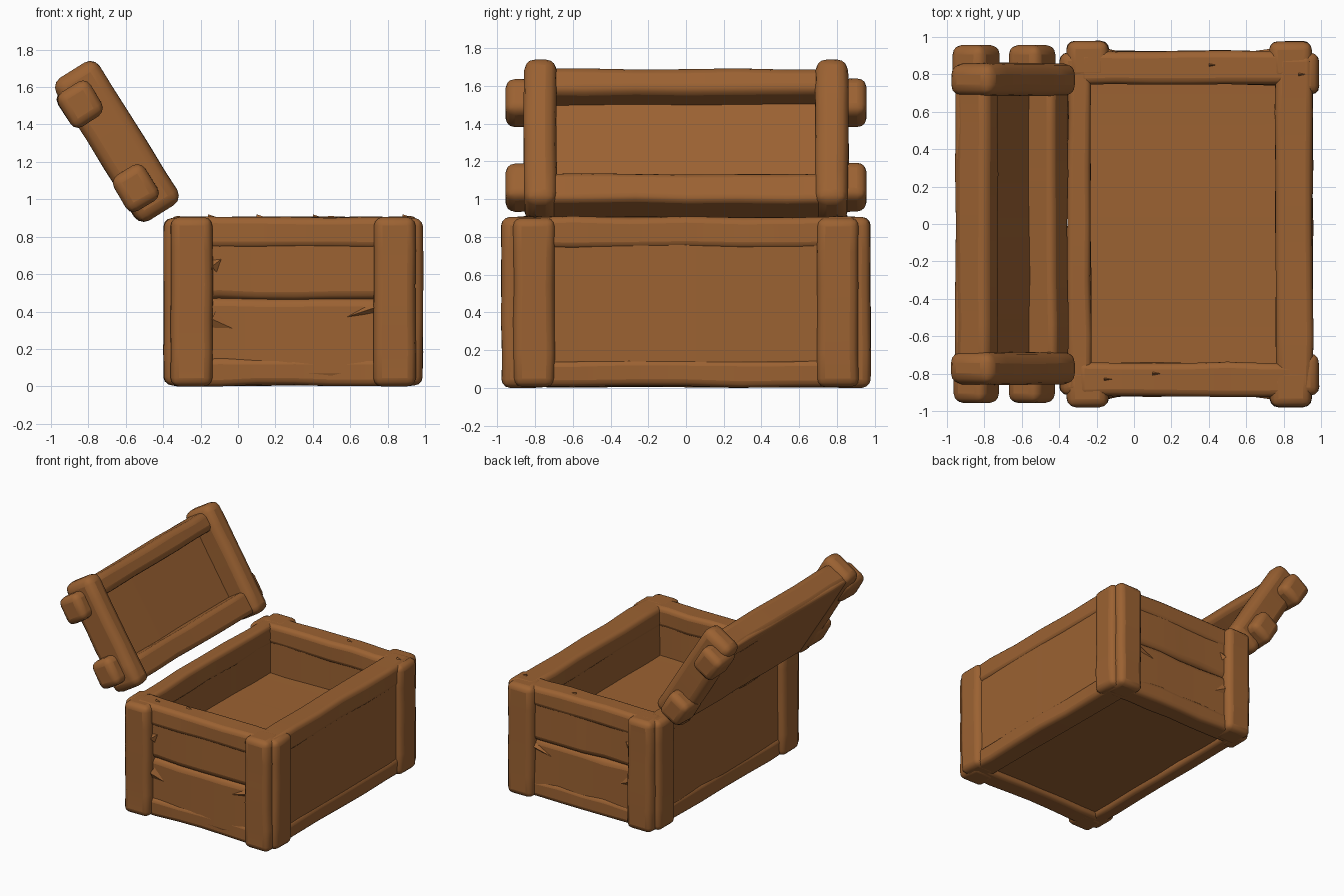
import bpy, bmesh, math, random
from mathutils import Vector, Matrix

if "Cube" in bpy.data.objects:
    bpy.data.objects.remove(bpy.data.objects["Cube"])

random.seed(7)
wood = bpy.data.materials.new("brown wood")
wood.diffuse_color = (0.33, 0.122, 0.032, 1)
wood.use_nodes = True
wood.node_tree.nodes["Principled BSDF"].inputs["Base Color"].default_value = wood.diffuse_color


def finish(name, bm, bevel, matrix=None, segments=3):
    if matrix:
        bm.transform(matrix)
    bmesh.ops.recalc_face_normals(bm, faces=bm.faces)
    mesh = bpy.data.meshes.new(name)
    bm.to_mesh(mesh)
    bm.free()
    ob = bpy.data.objects.new(name, mesh)
    bpy.context.collection.objects.link(ob)
    mesh.materials.append(wood)
    if bevel:
        m = ob.modifiers.new("worn edges", "BEVEL")
        m.width, m.segments, m.limit_method = bevel, segments, "ANGLE"
        m.angle_limit = math.radians(40)
    bpy.ops.object.select_all(action="DESELECT")
    ob.select_set(True)
    bpy.context.view_layer.objects.active = ob
    bpy.ops.object.shade_smooth_by_angle(angle=math.radians(50))
    return ob


def timber(name, x, y, z, bevel=0.03, wobble=0.006, cuts=5, matrix=None):
    """Hand-hewn beam given by its x, y, z ranges; slightly uneven along its length."""
    bm = bmesh.new()
    bmesh.ops.create_cube(bm, size=1)
    size = Vector((x[1] - x[0], y[1] - y[0], z[1] - z[0]))
    mid = Vector((sum(x) / 2, sum(y) / 2, sum(z) / 2))
    for v in bm.verts:
        v.co = Vector(a * b for a, b in zip(v.co, size)) + mid
    axis = max(range(3), key=lambda i: size[i])
    if cuts:
        long_edges = [e for e in bm.edges
                      if abs((e.verts[0].co - e.verts[1].co)[axis]) > size[axis] * 0.9]
        bmesh.ops.subdivide_edges(bm, edges=long_edges, cuts=cuts, use_grid_fill=True)
    for v in bm.verts:
        v.co += Vector(random.uniform(-wobble, wobble) if i != axis else 0 for i in range(3))
    return finish(name, bm, bevel, matrix)


def splinter(name, base, tip, out, width):
    """Thin raised sliver from base to tip, lying on a face with normal out."""
    base, tip, out = Vector(base), Vector(tip), Vector(out)
    side = (tip - base).cross(out).normalized() * width / 2
    bm = bmesh.new()
    a, b, c, d = (bm.verts.new(p) for p in
                  (base + side, base - side, base + out * 0.025, tip))
    for f in ((a, b, c), (a, d, b), (b, d, c), (c, d, a)):
        bm.faces.new(f)
    finish(name, bm, 0)


def span(s, a, b):
    return tuple(sorted((s * a, s * b)))


# Box: each corner post is an end board and a side board meeting at the corner
for s, yn in ((-1, "front"), (1, "back")):
    for xn, end_x, side_x in (("left", (-0.36, -0.135), (-0.397, -0.25)),
                              ("right", (0.725, 0.95), (0.775, 0.988))):
        timber(f"{yn}_{xn}_post_end_board", end_x, span(s, 0.765, 0.977), (0, 0.905),
               0.045, 0.004, 4)
        timber(f"{yn}_{xn}_post_side_board", side_x, span(s, 0.695, 0.915), (0.005, 0.9),
               0.045, 0.004, 4)

# Box: top and bottom rails
for zn, zr in (("top", (0.74, 0.905)), ("bottom", (0.005, 0.15))):
    timber(f"front_{zn}_rail", (-0.3, 0.9), (-0.92, -0.74), zr, 0.035)
    timber(f"back_{zn}_rail", (-0.3, 0.9), (0.745, 0.925), zr, 0.035)
    timber(f"left_{zn}_rail", (-0.355, -0.23), (-0.9, 0.9), zr, 0.03)
    timber(f"right_{zn}_rail", (0.755, 0.955), (-0.9, 0.9), zr, 0.035)

# Box: two planks on each end, one broad board on each long side
for n, zr in (("lower", (0.03, 0.475)), ("upper", (0.465, 0.89))):
    timber(f"front_{n}_plank", (-0.3, 0.9), (-0.912, -0.75), zr, 0.045, 0.008)
    timber(f"back_{n}_plank", (-0.3, 0.9), (0.755, 0.917), zr, 0.045, 0.008)
timber("left_wall", (-0.345, -0.24), (-0.85, 0.85), (0.12, 0.88), 0.02, 0.004)
timber("right_wall", (0.765, 0.945), (-0.85, 0.85), (0.12, 0.88), 0.02, 0.004)

# Box: raised floor and underside panel
timber("floor", (-0.28, 0.8), (-0.8, 0.8), (0.44, 0.51), 0.01, 0.004)
timber("underside_panel", (-0.28, 0.8), (-0.8, 0.8), (0.04, 0.1), 0.01, 0.004)

# Splinters on the end walls and along the tops of the rails
for s, yn in ((-1, "front"), (1, "back")):
    y = s * 0.912
    splinter(f"{yn}_splinter_a", (-0.14, y, 0.36), (-0.03, y, 0.31), (0, s, 0), 0.1)
    splinter(f"{yn}_splinter_b", (-0.14, y, 0.64), (-0.09, y, 0.68), (0, s, 0), 0.08)
    splinter(f"{yn}_splinter_c", (0.73, y, 0.42), (0.55, y, 0.36), (0, s, 0), 0.05)
for i, (px, py) in enumerate(((-0.16, -0.83), (0.1, -0.8), (0.4, 0.85), (0.88, 0.8))):
    splinter(f"rail_splinter_{i}", (px, py, 0.895), (px + 0.06, py, 0.9), (0, 0, 1), 0.03)

# Lid: built flat (x = across the lid, z = towards its inside), then leaned open
u = Vector((-0.53, 0, 0.848)).normalized()
n = Vector((u.z, 0, -u.x))
side = n.cross(u)
centre = Vector((-0.657, 0, 1.315))
lean = Matrix.Translation(centre) @ Matrix((u, side, n)).transposed().to_4x4()

# Lid: board, end battens, long rails and the peg ends that stick out
timber("lid_board", (-0.43, 0.4), (-0.8, 0.8), (-0.11, -0.05), 0.02, 0.005, matrix=lean)
for s, yn in ((-1, "front"), (1, "back")):
    timber(f"lid_{yn}_batten", (-0.46, 0.44), span(s, 0.685, 0.86),
           (-0.13, 0.14), 0.06, 0.004, 4, lean)
timber("lid_lower_rail", (-0.435, -0.26), (-0.8, 0.8), (-0.11, 0.1), 0.035, 0.006, matrix=lean)
timber("lid_upper_rail", (0.25, 0.405), (-0.8, 0.8), (-0.11, 0.09), 0.045, 0.006, matrix=lean)
for un, pu, pn in (("lower", -0.275, -0.04), ("upper", 0.265, -0.055)):
    for s, yn in ((-1, "front"), (1, "back")):
        timber(f"lid_{yn}_{un}_peg", (pu - 0.11, pu + 0.11), span(s, 0.72, 0.957),
               (pn - 0.1, pn + 0.1), 0.05, 0.006, 0, lean)
